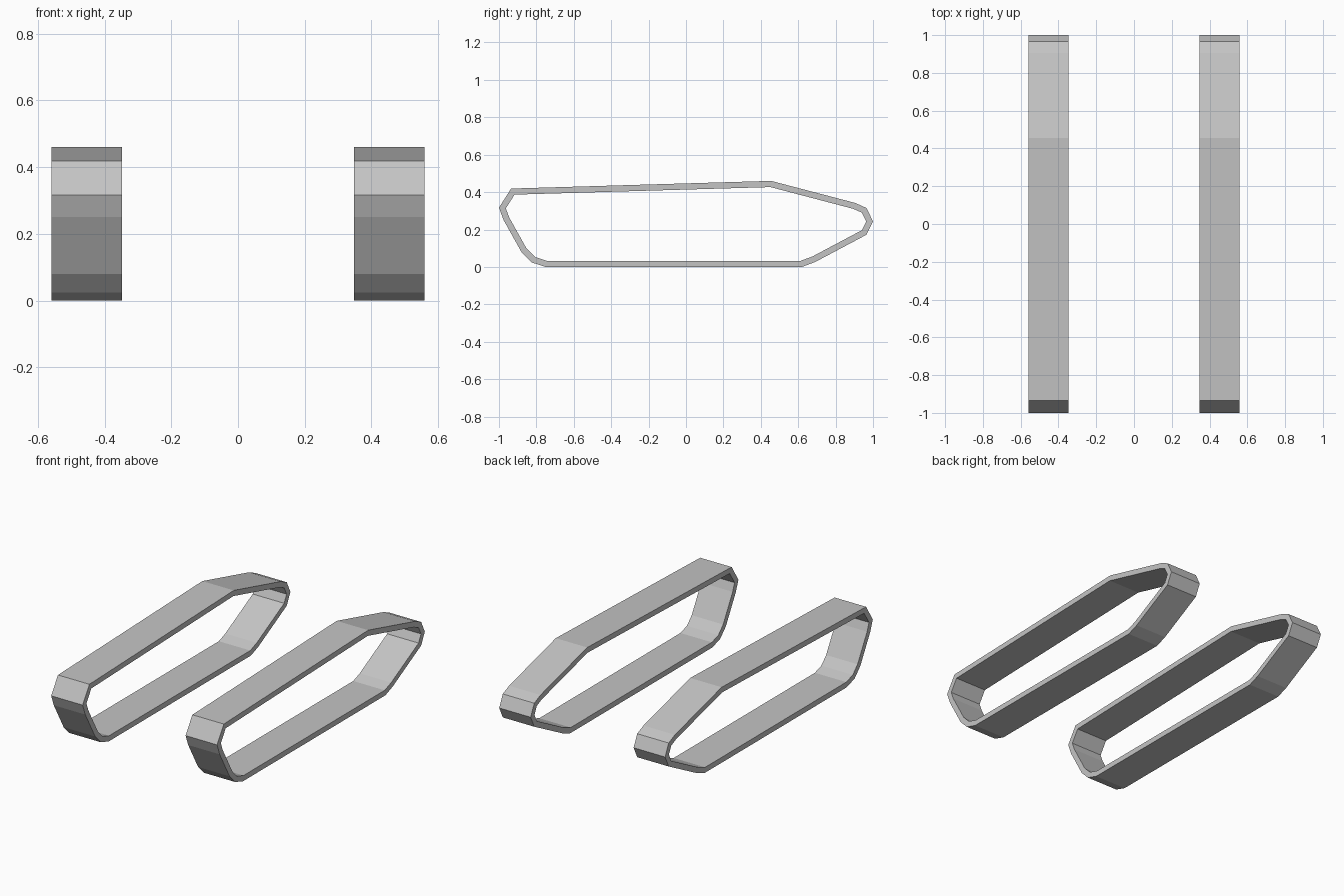
import bpy
import bmesh
from mathutils import Vector

cube = bpy.data.objects.get("Cube")
if cube:
    bpy.data.objects.remove(cube, do_unlink=True)

# Single grey material
grey = bpy.data.materials.new("track grey")
grey.use_nodes = True
colour = (0.55, 0.55, 0.55, 1)
grey.diffuse_color = colour
grey.node_tree.nodes["Principled BSDF"].inputs["Base Color"].default_value = colour

# Outer outline of the belt as (y, z), counter-clockwise from the bottom front
OUTLINE = [Vector(p) for p in (
    (-0.75, 0), (0.62, 0), (0.69, 0.026), (0.965, 0.172), (1, 0.243),
    (0.965, 0.315), (0.905, 0.342), (0.455, 0.46), (-0.935, 0.419),
    (-1, 0.317), (-0.975, 0.25), (-0.88, 0.08), (-0.825, 0.024))]
THICKNESS = 0.033
INNER_X, OUTER_X = 0.347, 0.559


def inset(points, distance):
    """Mitred inward offset of a closed counter-clockwise outline."""
    result = []
    for i, p in enumerate(points):
        a = (p - points[i - 1]).normalized()
        b = (points[(i + 1) % len(points)] - p).normalized()
        n1, n2 = Vector((-a.y, a.x)), Vector((-b.y, b.x))
        result.append(p + (n1 + n2) * distance / (1 + n1.dot(n2)))
    return result


def make_belt(name, x_low, x_high):
    """Hollow band: four rings of vertices bridged into a closed loop."""
    bm = bmesh.new()
    inner = inset(OUTLINE, THICKNESS)
    sections = [(OUTLINE, x_low), (OUTLINE, x_high), (inner, x_high), (inner, x_low)]
    rings = [[bm.verts.new((x, p.x, p.y)) for p in pts] for pts, x in sections]
    for r in range(4):
        ring, other = rings[r], rings[(r + 1) % 4]
        for i in range(len(ring)):
            bm.faces.new((ring[i - 1], ring[i], other[i], other[i - 1]))
    bmesh.ops.recalc_face_normals(bm, faces=bm.faces[:])
    mesh = bpy.data.meshes.new(name)
    bm.to_mesh(mesh)
    bm.free()
    mesh.materials.append(grey)
    belt = bpy.data.objects.new(name, mesh)
    bpy.context.collection.objects.link(belt)


# Left and right belts
make_belt("left_track_belt", INNER_X, OUTER_X)
make_belt("right_track_belt", -OUTER_X, -INNER_X)
